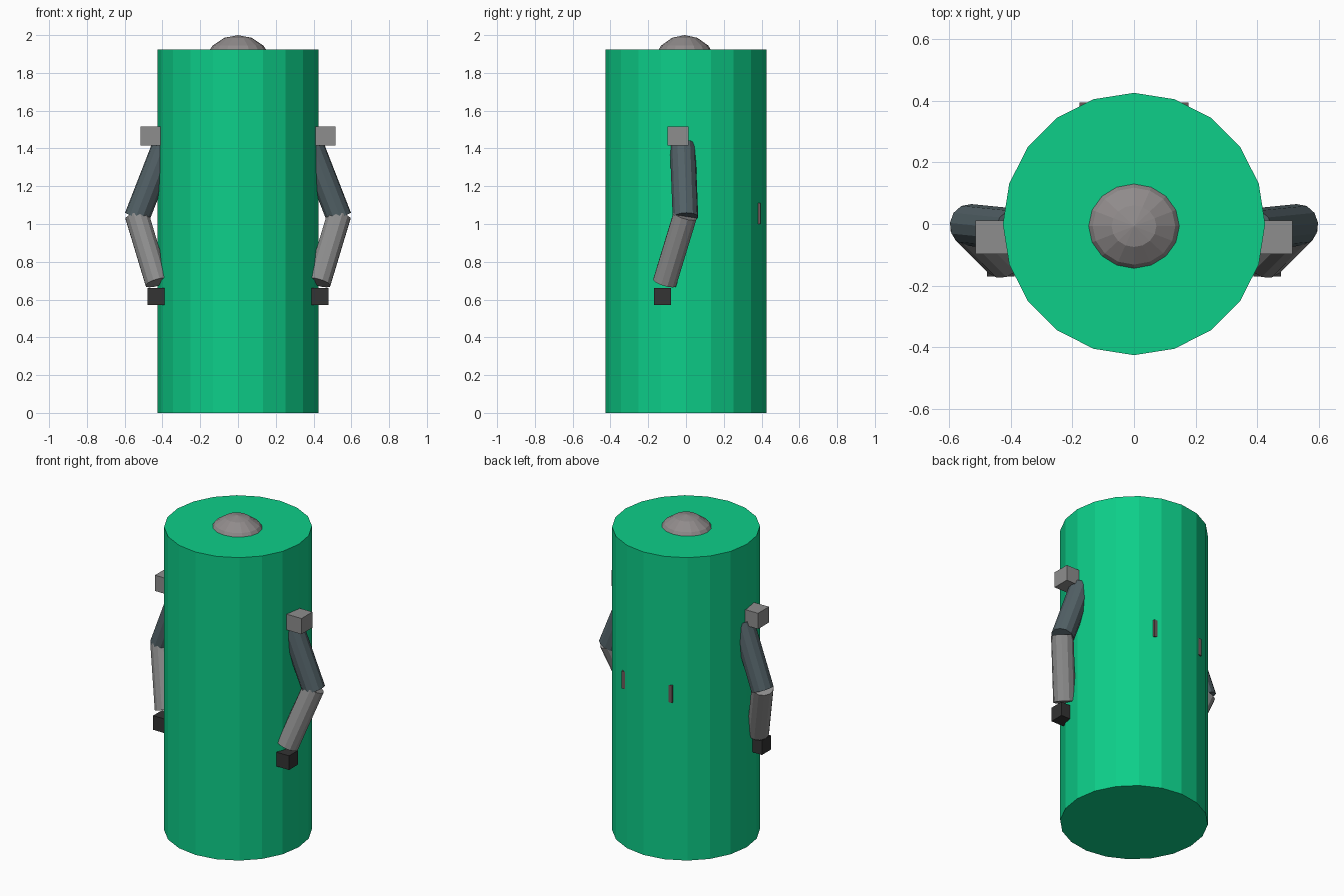
import bpy
from mathutils import Vector

if "Cube" in bpy.data.objects:
    bpy.data.objects.remove(bpy.data.objects["Cube"])


def material(name, rgb):
    m = bpy.data.materials.new(name)
    m.diffuse_color = (*rgb, 1)
    m.use_nodes = True
    m.node_tree.nodes["Principled BSDF"].inputs["Base Color"].default_value = m.diffuse_color
    return m


GREEN = material("green", (0.004, 0.62, 0.25))
GREY = material("grey", (0.27, 0.27, 0.27))
DOME = material("warm grey", (0.28, 0.26, 0.26))
SLATE = material("slate", (0.085, 0.12, 0.135))
DARK = material("charcoal", (0.033, 0.033, 0.033))
BROWN = material("dull brown", (0.16, 0.10, 0.10))


def finish(name, mat):
    ob = bpy.context.object
    ob.name = name
    ob.data.materials.append(mat)
    return ob


def box(name, lo, hi, mat):
    lo, hi = Vector(lo), Vector(hi)
    bpy.ops.mesh.primitive_cube_add(size=1, location=(lo + hi) / 2)
    ob = finish(name, mat)
    ob.scale = hi - lo
    return ob


def limb(name, a, b, radius, mat):
    a, b = Vector(a), Vector(b)
    bpy.ops.mesh.primitive_cylinder_add(vertices=12, radius=radius,
                                        depth=(b - a).length, location=(a + b) / 2)
    ob = finish(name, mat)
    ob.rotation_euler = (a - b).to_track_quat('Z', 'Y').to_euler()
    return ob


# Twenty-sided body with a vertex on each axis
bpy.ops.mesh.primitive_cylinder_add(vertices=20, radius=0.426, depth=1.925,
                                    location=(0, 0, 0.9625))
finish("body", GREEN)

# Faceted dome rising through the lid
bpy.ops.mesh.primitive_uv_sphere_add(segments=16, ring_count=8, radius=0.19,
                                     location=(0, -0.007, 1.81))
finish("dome", DOME).scale = (1, 0.93, 1)

# Back plate whose corners poke through the body
box("back_plate", (-0.177, 0.33, 1.0), (0.177, 0.394, 1.11), BROWN)

# Arms
for side, s in (("left", -1), ("right", 1)):
    box(side + "_shoulder", (s * 0.46 - 0.055, -0.098, 1.415),
        (s * 0.46 + 0.055, 0.012, 1.515), GREY)
    limb(side + "_upper_arm", (s * 0.385, -0.018, 1.42), (s * 0.535, -0.003, 1.035),
         0.068, SLATE)
    limb(side + "_forearm", (s * 0.535, -0.005, 1.045), (s * 0.428, -0.113, 0.69),
         0.065, GREY)
    box(side + "_hand", (s * 0.433 - 0.045, -0.17, 0.57),
        (s * 0.433 + 0.045, -0.08, 0.66), DARK)
